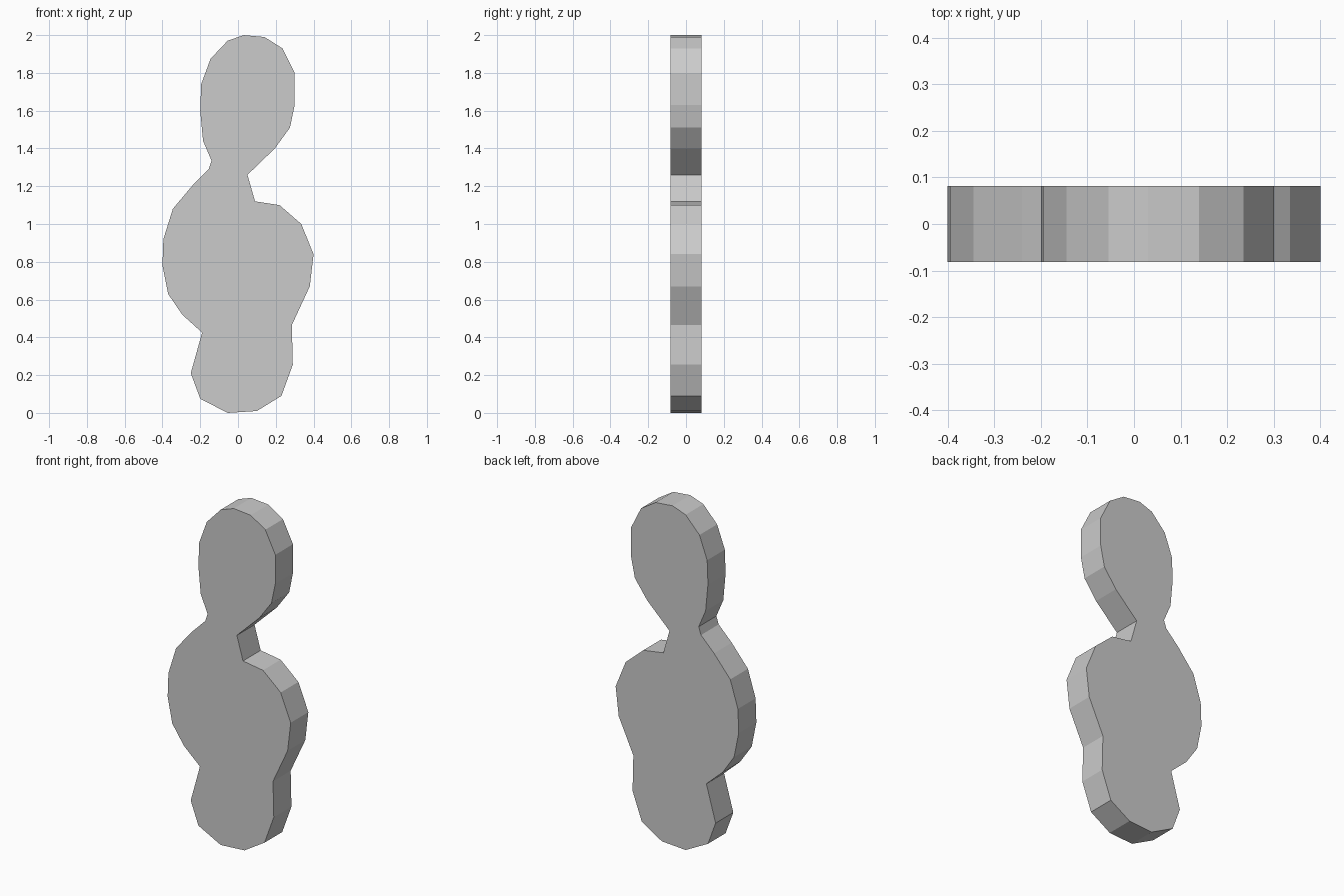
import bpy, bmesh

if "Cube" in bpy.data.objects:
    bpy.data.objects.remove(bpy.data.objects["Cube"])

HALF_DEPTH = 0.082

# Front outline (x, z), clockwise from the top
right_side = [
    (0.03, 2.00), (0.14, 1.99), (0.235, 1.93), (0.30, 1.80), (0.30, 1.63),
    (0.275, 1.51), (0.195, 1.40), (0.05, 1.26), (0.09, 1.12), (0.22, 1.10),
    (0.335, 1.00), (0.40, 0.84), (0.38, 0.67), (0.285, 0.465), (0.29, 0.255),
    (0.23, 0.09), (0.10, 0.01),
]
left_side = [
    (-0.055, 0.00), (-0.20, 0.075), (-0.25, 0.21), (-0.19, 0.425),
    (-0.295, 0.52), (-0.37, 0.63), (-0.40, 0.78), (-0.395, 0.92),
    (-0.345, 1.08), (-0.24, 1.205), (-0.155, 1.29), (-0.14, 1.335),
    (-0.185, 1.44), (-0.20, 1.60), (-0.195, 1.74), (-0.145, 1.875),
    (-0.055, 1.97),
]


def extruded_plate(name, outline, half_depth):
    """Flat plate: outline in the xz plane, extruded along y."""
    bm = bmesh.new()
    face = bm.faces.new([bm.verts.new((x, -half_depth, z)) for x, z in outline])
    result = bmesh.ops.extrude_face_region(bm, geom=[face], use_keep_orig=True)
    moved = [g for g in result["geom"] if isinstance(g, bmesh.types.BMVert)]
    bmesh.ops.translate(bm, verts=moved, vec=(0, 2 * half_depth, 0))
    bmesh.ops.recalc_face_normals(bm, faces=bm.faces)
    mesh = bpy.data.meshes.new(name)
    bm.to_mesh(mesh)
    bm.free()
    obj = bpy.data.objects.new(name, mesh)
    bpy.context.collection.objects.link(obj)
    return obj


# Three-lobed flat plate
extruded_plate("lobed_plate", right_side + left_side, HALF_DEPTH)
